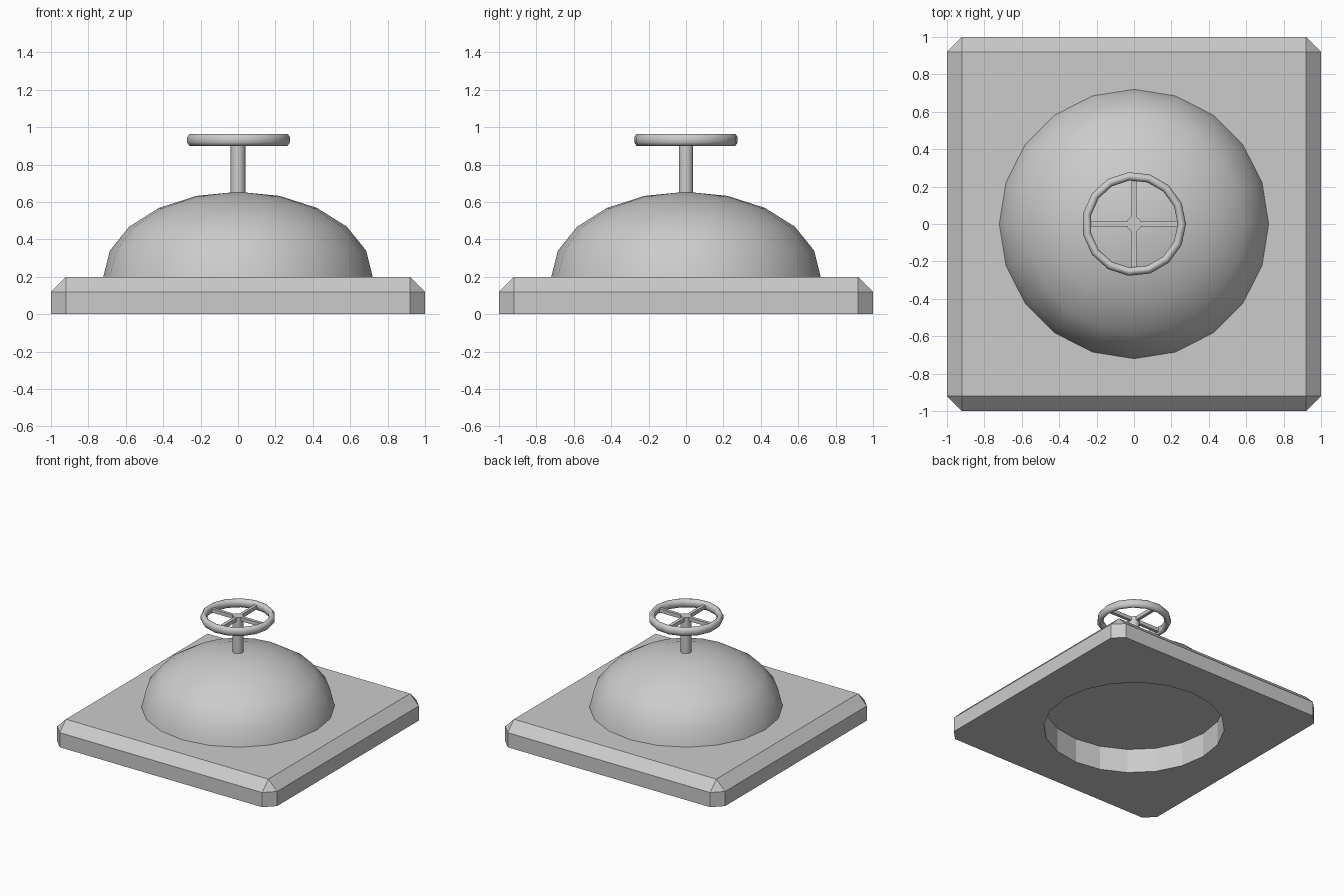
import bpy, bmesh, math
from mathutils import Matrix

if "Cube" in bpy.data.objects:
    bpy.data.objects.remove(bpy.data.objects["Cube"])


def make_object(name, bm, smooth=False):
    bmesh.ops.recalc_face_normals(bm, faces=bm.faces)
    mesh = bpy.data.meshes.new(name)
    bm.to_mesh(mesh)
    bm.free()
    obj = bpy.data.objects.new(name, mesh)
    bpy.context.collection.objects.link(obj)
    if smooth:
        bpy.ops.object.select_all(action='DESELECT')
        obj.select_set(True)
        bpy.context.view_layer.objects.active = obj
        bpy.ops.object.shade_smooth_by_angle(angle=math.radians(40))
    return obj


def cylinder(name, radius, z0, z1, sides, smooth=False):
    bm = bmesh.new()
    # rotated so a vertex lies on the x axis
    bmesh.ops.create_cone(bm, cap_ends=True, segments=sides, radius1=radius,
                          radius2=radius, depth=z1 - z0,
                          matrix=Matrix.Translation((0, 0, (z0 + z1) / 2)) @ Matrix.Rotation(math.pi / 2, 4, 'Z'))
    return make_object(name, bm, smooth)


# Square base plate: chamfered on the top rim and upright corners
bm = bmesh.new()
bmesh.ops.create_cube(bm, size=1, matrix=Matrix.Translation((0, 0, 0.1)) @ Matrix.Diagonal((2, 2, 0.2, 1)))
edges = [e for e in bm.edges if max(v.co.z for v in e.verts) > 0.1]
bmesh.ops.bevel(bm, geom=edges, offset=0.08, segments=1, affect='EDGES')
base = make_object("base_plate", bm)

# Round opening through the plate, under the dome
cutter = cylinder("opening_cutter", 0.68, -0.1, 0.3, 20)
cutter.hide_render = True
cutter.hide_set(True)
cut = base.modifiers.new("opening", 'BOOLEAN')
cut.operation = 'DIFFERENCE'
cut.solver = 'EXACT'
cut.object = cutter

# Squashed half-sphere dome with a flat underside
bm = bmesh.new()
bmesh.ops.create_uvsphere(bm, u_segments=20, v_segments=10, radius=1)
bmesh.ops.delete(bm, geom=[v for v in bm.verts if v.co.z < -0.01], context='VERTS')
bmesh.ops.holes_fill(bm, edges=[e for e in bm.edges if e.is_boundary], sides=0)
bmesh.ops.transform(bm, verts=bm.verts, matrix=Matrix.Translation((0, 0, 0.2)) @ Matrix.Diagonal((0.72, 0.72, 0.455, 1)))
make_object("dome", bm, True)

# Stem
cylinder("stem", 0.04, 0.62, 0.947, 10, True)

# Wheel rim: oval section swept around the stem
bm = bmesh.new()
ring = []
for k in range(8):
    a = 2 * math.pi * (k + 0.5) / 8
    ring.append(bm.verts.new((0.256 + 0.024 * math.cos(a), 0, 0.9325 + 0.035 * math.sin(a))))
loop = [bm.edges.new((ring[k], ring[(k + 1) % 8])) for k in range(8)]
bmesh.ops.spin(bm, geom=ring + loop, cent=(0, 0, 0), axis=(0, 0, 1),
               angle=2 * math.pi, steps=15, use_merge=True)
bmesh.ops.remove_doubles(bm, verts=bm.verts, dist=0.0001)
make_object("wheel_rim", bm).data.shade_smooth()

# Four spokes
for i in range(4):
    bm = bmesh.new()
    bmesh.ops.create_cube(bm, size=1, matrix=Matrix.Rotation(i * math.pi / 2, 4, 'Z')
                          @ Matrix.Translation((0.14, 0, 0.93)) @ Matrix.Diagonal((0.22, 0.026, 0.03, 1)))
    make_object(f"spoke_{i + 1}", bm)
